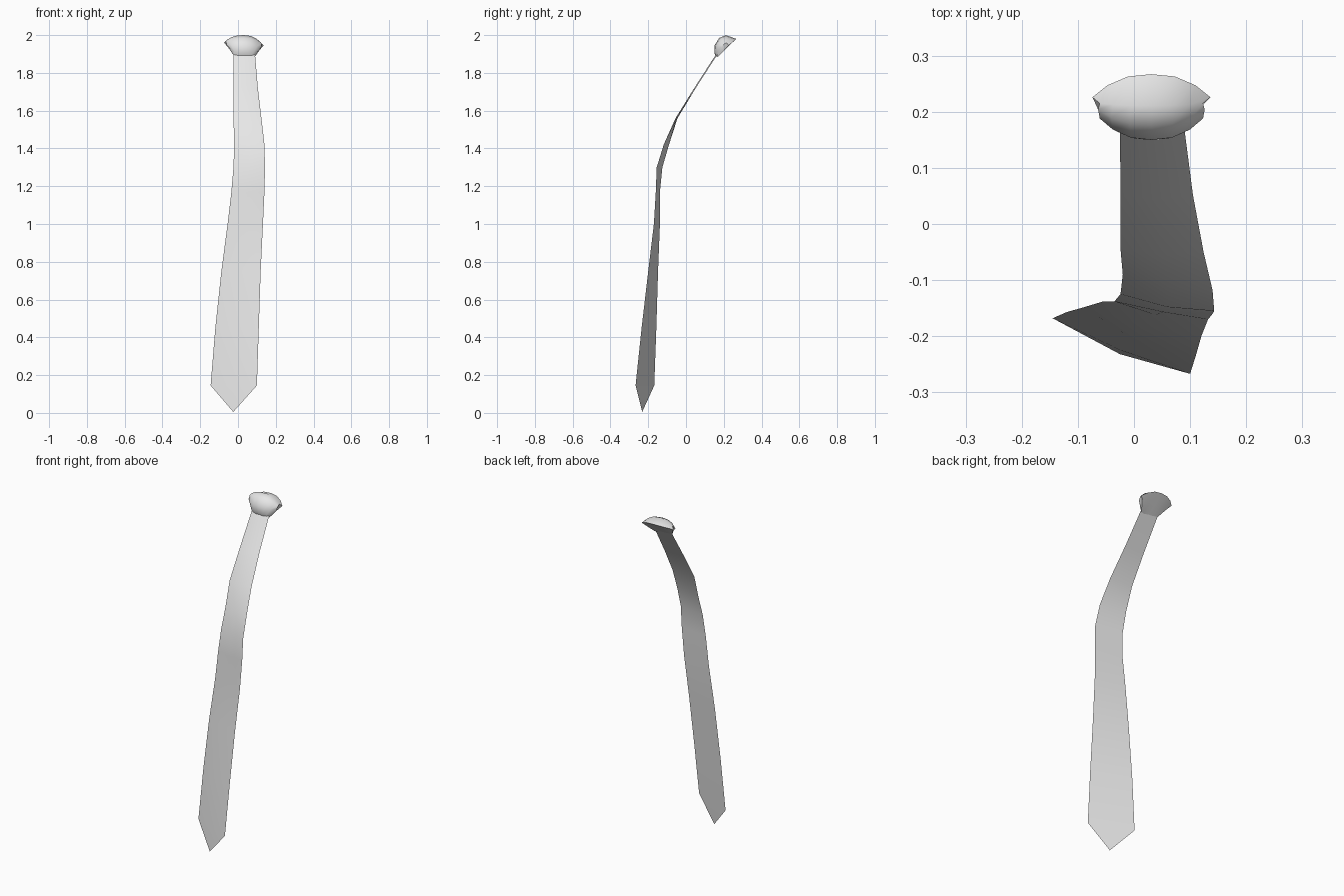
import bpy
import bmesh
import math

cube = bpy.data.objects.get("Cube")
if cube:
    bpy.data.objects.remove(cube, do_unlink=True)

grey = bpy.data.materials.new("light grey cloth")
grey.use_nodes = True
grey.diffuse_color = (0.8, 0.8, 0.8, 1)
grey.node_tree.nodes["Principled BSDF"].inputs["Base Color"].default_value = (0.8, 0.8, 0.8, 1)


def finish(bm, name, angle):
    """Turn a bmesh into a shaded object."""
    bmesh.ops.recalc_face_normals(bm, faces=bm.faces)
    mesh = bpy.data.meshes.new(name)
    bm.to_mesh(mesh)
    bm.free()
    mesh.materials.append(grey)
    obj = bpy.data.objects.new(name, mesh)
    bpy.context.collection.objects.link(obj)
    bpy.ops.object.select_all(action="DESELECT")
    obj.select_set(True)
    bpy.context.view_layer.objects.active = obj
    bpy.ops.object.shade_smooth_by_angle(angle=math.radians(angle))


# Blade: rows of (z, right edge x, y, left edge x, y), slightly bowed forward
rows = [
    (1.90, -0.025, 0.168, 0.09, 0.168),
    (1.72, -0.024, 0.052, 0.105, 0.052),
    (1.56, -0.024, -0.045, 0.124, -0.05),
    (1.42, -0.02, -0.09, 0.14, -0.118),
    (1.30, -0.024, -0.125, 0.143, -0.155),
    (1.17, -0.035, -0.138, 0.14, -0.16),
    (1.00, -0.055, -0.138, 0.132, -0.17),
    (0.75, -0.088, -0.148, 0.12, -0.20),
    (0.45, -0.12, -0.157, 0.11, -0.235),
    (0.145, -0.145, -0.168, 0.10, -0.267),
]
bm = bmesh.new()
loops = []
for z, xa, ya, xb, yb in rows:
    right = bm.verts.new((xa, ya, z))
    front = bm.verts.new(((xa + xb) / 2, (ya + yb) / 2 - 0.008, z))
    left = bm.verts.new((xb, yb, z))
    loops.append((right, front, left))
for a, b in zip(loops, loops[1:]):
    for i in range(3):
        j = (i + 1) % 3
        bm.faces.new((a[i], a[j], b[j], b[i]))
# Pointed tip closing the blade
tip = bm.verts.new((-0.025, -0.232, 0.005))
for i in range(3):
    bm.faces.new((loops[-1][i], loops[-1][(i + 1) % 3], tip))
bm.faces.new(loops[0])
finish(bm, "tie_blade", 50)

# Knot: each line runs across as (half width, middle y, z, end y, z)
lines = [
    (0.058, 0.158, 1.888, 0.168, 1.892),
    (0.064, 0.150, 1.906, 0.168, 1.910),
    (0.092, 0.150, 1.945, 0.188, 1.943),
    (0.095, 0.176, 1.985, 0.204, 1.962),
    (0.092, 0.211, 2.000, 0.215, 1.966),
    (0.105, 0.267, 1.980, 0.226, 1.953),
    (0.082, 0.212, 1.934, 0.202, 1.926),
]
bm = bmesh.new()
loops = []
for t in (-1, -0.75, -0.4, 0, 0.4, 0.75, 1):
    k = abs(t) ** 2.5
    loops.append([
        bm.verts.new((0.031 + w * t, y + (ye - y) * k, z + (ze - z) * k - 0.007 * t * abs(t)))
        for w, y, z, ye, ze in lines
    ])
n = len(lines)
for a, b in zip(loops, loops[1:]):
    for i in range(n):
        j = (i + 1) % n
        bm.faces.new((a[i], a[j], b[j], b[i]))
bm.faces.new(loops[0])
bm.faces.new(loops[-1])
finish(bm, "tie_knot", 45)
